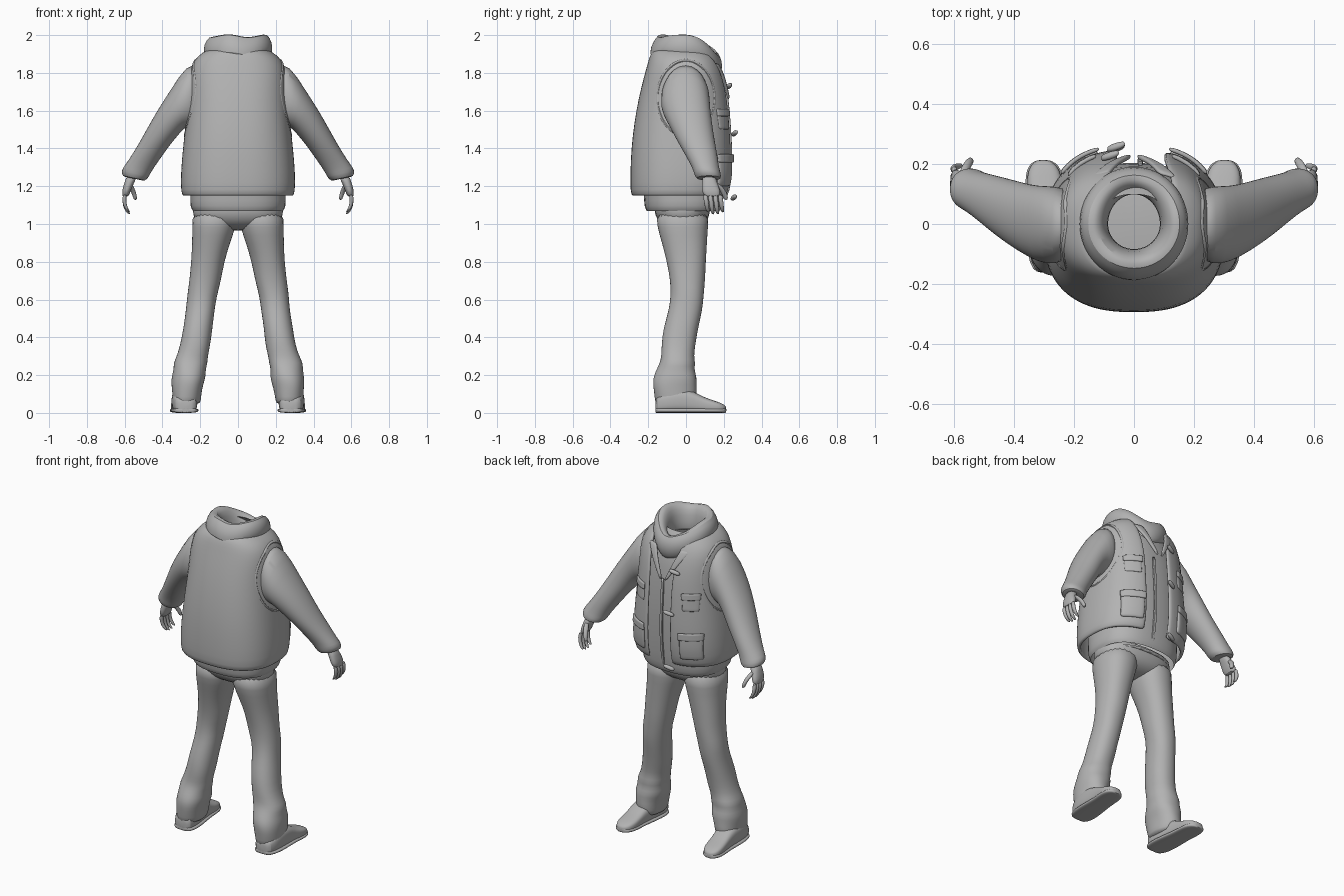
import bpy, math
from mathutils import Vector

cube = bpy.data.objects.get("Cube")
if cube:
    bpy.data.objects.remove(cube)

grey = bpy.data.materials.new("plain_grey")
grey.use_nodes = True
grey.diffuse_color = (0.45, 0.45, 0.45, 1)
grey.node_tree.nodes["Principled BSDF"].inputs["Base Color"].default_value = grey.diffuse_color
POW = 2.5   # squareness of the torso outline

def skin(name, rows, loop=True, caps=True, thick=0):
    """Skin rows of points into one smooth object."""
    n = len(rows[0])
    faces = []
    for r in range(len(rows) - 1):
        for i in range(n if loop else n - 1):
            j = (i + 1) % n
            faces.append((r * n + i, r * n + j, (r + 1) * n + j, (r + 1) * n + i))
    if caps and loop:
        faces.append(tuple(range(n))[::-1])
        faces.append(tuple(range((len(rows) - 1) * n, len(rows) * n)))
    mesh = bpy.data.meshes.new(name)
    mesh.from_pydata([p for row in rows for p in row], [], faces)
    obj = bpy.data.objects.new(name, mesh)
    bpy.context.collection.objects.link(obj)
    mesh.materials.append(grey)
    bpy.ops.object.select_all(action='DESELECT')
    obj.select_set(True)
    bpy.context.view_layer.objects.active = obj
    bpy.ops.object.mode_set(mode='EDIT')
    bpy.ops.mesh.select_all(action='SELECT')
    bpy.ops.mesh.normals_make_consistent(inside=False)
    bpy.ops.object.mode_set(mode='OBJECT')
    bpy.ops.object.shade_smooth_by_angle(angle=math.radians(50))
    if thick:
        solid = obj.modifiers.new("thickness", 'SOLIDIFY')
        solid.thickness, solid.offset = thick, 0
    smooth = obj.modifiers.new("smooth", 'SUBSURF')
    smooth.levels = smooth.render_levels = 1

def spow(v, n):
    return math.copysign(abs(v) ** (2 / n), v)

def ring(c, u, v, n=2.0, seg=24, start=0, end=None, fold=0):
    """Superellipse ring, or an arc of one, about c with half axes u and v."""
    c, u, v = Vector(c), Vector(u), Vector(v)
    end = start + 2 * math.pi * (seg - 1) / seg if end is None else end
    pts = []
    for i in range(seg):
        a = start + (end - start) * i / (seg - 1)
        k = 1 + fold * math.sin(3 * a + 31 * c.z)
        pts.append(c + k * (u * spow(math.cos(a), n) + v * spow(math.sin(a), n)))
    return pts

def flat(z, x0, x1, y0, y1, side=1, **kw):
    """Horizontal ring given by its extents."""
    return ring((side * (x0 + x1) / 2, (y0 + y1) / 2, z),
                ((x1 - x0) / 2, 0, 0), (0, (y1 - y0) / 2, 0), **kw)

# vest outline: height, half width, back, front
VEST = [(1.15, .282, -.275, .21), (1.17, .293, -.285, .225), (1.27, .293, -.285, .24),
        (1.4, .282, -.28, .24), (1.53, .267, -.265, .232), (1.66, .254, -.242, .222),
        (1.77, .25, -.215, .2), (1.84, .238, -.195, .175), (1.885, .205, -.183, .15),
        (1.92, .15, -.165, .125)]

def vest_at(z):
    for a, b in zip(VEST, VEST[1:]):
        if z <= b[0]:
            t = max(0, (z - a[0]) / (b[0] - a[0]))
            return [p + (q - p) * t for p, q in zip(a, b)][1:]

def chest(x, z, off=0):
    """Point on the chest side of the vest."""
    w, y0, y1 = vest_at(z)
    k = (1 - min(1, abs(x) / w) ** POW) ** (1 / POW)
    return Vector((x, (y0 + y1) / 2 + (y1 - y0) / 2 * k + off, z))

def flank(y, z, side):
    """Point on the side of the vest."""
    w, y0, y1 = vest_at(z)
    k = min(1, abs(y - (y0 + y1) / 2) / ((y1 - y0) / 2))
    return Vector((side * w * (1 - k ** POW) ** (1 / POW), y, z))

def patch(name, x0, x1, z0, z1, off, thick):
    skin(name, [[chest(x0 + (x1 - x0) * i / 5, z0 + (z1 - z0) * j / 5, off) for i in range(6)]
                for j in range(6)], False, False, thick)

# open vest wrapped round the back, with a gap down the chest
rows = []
for z, w, y0, y1 in VEST:
    spread = max(0, z - 1.7) * .15
    a = math.pi - math.acos(((.055 + spread) / w) ** (POW / 2))
    b = 2 * math.pi + math.acos(((.1 + spread) / w) ** (POW / 2))
    rows.append(ring((0, (y0 + y1) / 2, z), (w, 0, 0), (0, (y1 - y0) / 2, 0), POW, 48, a, b))
skin("vest", rows, False, False, .02)

# jumper under the vest, open at the neck
jumper = [(1.07, .24, -.21, .18), (1.09, .255, -.222, .192), (1.15, .255, -.225, .2),
          (1.4, .255, -.24, .21), (1.65, .235, -.215, .195), (1.8, .2, -.18, .17),
          (1.88, .15, -.15, .13), (1.92, .11, -.11, .1)]
skin("jumper", [flat(z, -w, w, a, b, n=POW) for z, w, a, b in jumper], caps=False)
skin("jumper_hem", [flat(z, -w, w, -.19, .165, n=POW) for z, w in ((1.068, .22), (1.075, .235))])

# rolled collar that falls towards the chest
rows = []
for f, z in ((.95, 1.86), (1.08, 1.905), (1.07, 1.955), (.92, 1.997), (.75, 1.99),
             (.6, 1.95), (.54, 1.85)):
    row = flat(z, -.165 * f, .165 * f, -.16 * f, .16 * f, seg=32)
    for p in row:
        front = max(0, p.y / (.16 * f))
        p.z -= .09 * front ** 2 + .008 * math.sin(5 * p.x / .165)
        p.y += .015 * front - .02 * max(0, -p.y / .16) * (1.93 > z > 1.9)
    rows.append(row)
skin("collar", rows, caps=False, thick=.012)

# collar points, pockets with flaps, front placket
for side, tag in ((1, "left"), (-1, "right")):
    rows = []
    for k in range(6):
        lo, hi = .075 * (1 - k / 5) + .008, .125 * (1 - k / 5) + .02
        rows.append([chest(side * (lo + (hi - lo) * i / 3), 1.85 - .038 * k, .004) for i in range(4)])
    skin(tag + "_collar_point", rows, False, False, .016)
    patch(tag + "_lower_pocket", side * .12, side * .24, 1.2, 1.35, .012, .018)
    patch(tag + "_lower_flap", side * .115, side * .245, 1.325, 1.37, .022, .014)
    patch(tag + "_upper_pocket", side * .13, side * .215, 1.5, 1.59, .01, .012)
    patch(tag + "_upper_flap", side * .125, side * .22, 1.57, 1.61, .018, .014)
patch("placket", .012, .03, 1.1, 1.66, -.024, .012)

# toggles along the vest edge
for place, x, z, off in (("bottom", -.06, 1.14, .045), ("middle", -.06, 1.48, .025), ("top", -.08, 1.73, .025)):
    p = chest(x, z, off)
    skin(place + "_toggle", [ring(p + Vector((d, d * .3, d * .3)), (0, r, 0), (0, 0, r), seg=10)
                             for d, r in ((-.03, .006), (-.02, .014), (.02, .014), (.03, .006))])

# hips
skin("hips", [flat(z, -w, w, a, b, n=2.4) for z, w, a, b in
              ((.965, .1, -.06, .03), (.985, .18, -.115, .085), (1.02, .232, -.155, .118),
               (1.07, .243, -.17, .13), (1.13, .243, -.17, .13))])

# trouser leg: height, inner, outer, back, front
LEG = [(1.08, .0, .245, -.168, .128), (.98, .012, .243, -.152, .116), (.9, .042, .243, -.128, .112),
       (.8, .072, .248, -.1, .107), (.7, .09, .258, -.085, .1), (.62, .112, .27, -.08, .095),
       (.55, .122, .274, -.09, .088), (.45, .136, .29, -.12, .065), (.36, .145, .305, -.13, .05),
       (.3, .16, .325, -.132, .04), (.265, .162, .343, -.14, .05), (.23, .172, .342, -.155, .045),
       (.19, .17, .352, -.172, .06), (.15, .182, .352, -.175, .055), (.11, .192, .348, -.172, .058),
       (.06, .198, .346, -.165, .05), (.045, .205, .34, -.155, .03)]
# shoe: y, half width, height
SHOE = [(-.163, .03, .06), (-.155, .055, .09), (-.1, .07, .12), (-.02, .066, .13), (.04, .06, .115),
        (.09, .058, .085), (.14, .06, .068), (.18, .053, .055), (.205, .035, .042), (.214, .012, .03)]
# sleeve: upper edge x z, lower edge x z, back, front
SLEEVE = [(.19, 1.86, .19, 1.52, -.11, .11), (.275, 1.84, .255, 1.51, -.138, .128),
          (.35, 1.72, .285, 1.51, -.128, .128), (.43, 1.6, .312, 1.475, -.095, .137),
          (.5, 1.47, .355, 1.425, -.05, .152), (.55, 1.385, .42, 1.335, 0, .167),
          (.595, 1.315, .46, 1.275, .035, .175), (.618, 1.285, .47, 1.25, .042, .185),
          (.612, 1.25, .492, 1.225, .055, .188), (.59, 1.25, .52, 1.235, .08, .165)]

for side, tag in ((1, "left"), (-1, "right")):
    skin(tag + "_trouser_leg", [flat(*r, side=side, n=2.2, fold=.02 if r[0] < .9 else 0) for r in LEG])
    for part, grow, top in (("_shoe", 0, 1), ("_sole", .006, .026)):
        skin(tag + part, [ring((side * (.288 + .068 * y), y, min(h, top) / 2), (w + grow, 0, 0),
                               (0, 0, min(h, top) / 2), n=3) for y, w, h in SHOE])
    skin(tag + "_sleeve", [ring((side * (a + c) / 2, (y0 + y1) / 2, (b + d) / 2),
                                (side * (a - c) / 2, 0, (b - d) / 2), (0, (y1 - y0) / 2, 0),
                                n=2.1, fold=.012) for a, b, c, d, y0, y1 in SLEEVE])
    # piping round the armhole
    rows = []
    for i in range(41):
        out = Vector((0, math.cos(math.pi * i / 20), math.sin(math.pi * i / 20)))
        rows.append(ring(flank(.15 * out.y, 1.665 + .2 * out.z, side), out * .01, (.014, 0, 0), seg=8))
    skin(tag + "_armhole", rows, caps=False)
    # hand
    skin(tag + "_palm", [flat(z, x - w, x + w, y - d, y + d, side=side, n=2.4, seg=16) for z, x, y, w, d in
                         ((1.26, .56, .12, .03, .035), (1.22, .575, .125, .026, .04),
                          (1.18, .59, .132, .024, .05), (1.14, .597, .14, .017, .046))])
    digits = [("thumb", .013, [(.575, .155, 1.22), (.56, .19, 1.185), (.548, .207, 1.155), (.542, .212, 1.125)])]
    for k, name in enumerate(("little", "ring", "middle", "index")):
        y, drop = .102 + .026 * k, .01 * (k in (1, 2))
        digits.append((name + "_finger", .01, [(.598, y, 1.16), (.604, y + .004, 1.125),
                                               (.595, y + .01, 1.085 - drop), (.573, y + .016, 1.06 - drop)]))
    for name, r, path in digits:
        skin(tag + "_" + name, [ring((side * x, y, z), (r * k, 0, 0), (0, r * k * 1.2, 0), seg=10)
                                for (x, y, z), k in zip(path, (1.1, 1.1, 1, .7))])
